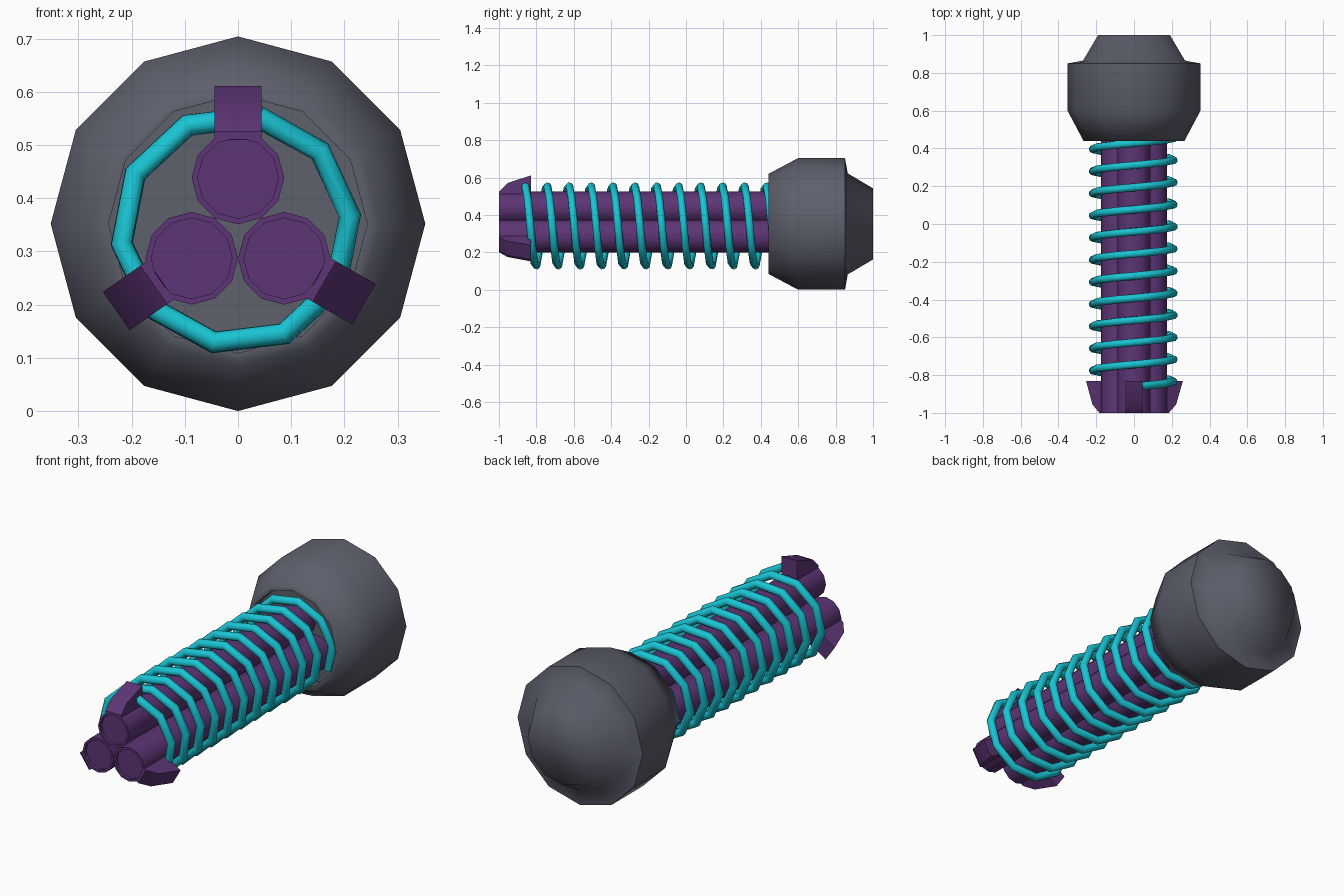
import bpy, bmesh
from math import cos, sin, radians, tau

if "Cube" in bpy.data.objects:
    bpy.data.objects.remove(bpy.data.objects["Cube"])

def material(name, color):
    m = bpy.data.materials.new(name)
    m.diffuse_color = (*color, 1)
    m.use_nodes = True
    m.node_tree.nodes["Principled BSDF"].inputs["Base Color"].default_value = m.diffuse_color
    return m

GREY = material("dark_grey", (0.11, 0.115, 0.15))
PURPLE = material("purple", (0.11, 0.035, 0.18))
CYAN = material("cyan", (0.01, 0.55, 0.65))

def finish(name, bm, mat, angle):
    bmesh.ops.recalc_face_normals(bm, faces=bm.faces)
    me = bpy.data.meshes.new(name)
    bm.to_mesh(me)
    bm.free()
    me.materials.append(mat)
    ob = bpy.data.objects.new(name, me)
    bpy.context.collection.objects.link(ob)
    bpy.ops.object.select_all(action='DESELECT')
    ob.select_set(True)
    bpy.context.view_layer.objects.active = ob
    bpy.ops.object.shade_smooth_by_angle(angle=radians(angle))
    return ob

def lathe(name, profile, cx, cz, sides, mat, angle):
    """Revolve (y, radius) points about an axis parallel to y, capping both ends."""
    bm = bmesh.new()
    rings = [[bm.verts.new((cx + r * cos(tau * i / sides), y, cz + r * sin(tau * i / sides)))
              for i in range(sides)] for y, r in profile]
    for a, b in zip(rings, rings[1:]):
        for i in range(sides):
            j = (i + 1) % sides
            bm.faces.new((a[i], a[j], b[j], b[i]))
    bm.faces.new(rings[0])
    bm.faces.new(rings[-1])
    return finish(name, bm, mat, angle)

def tooth(name, cx, cz, degrees):
    """Sloped catch pointing outward from a rod centre."""
    c, s = cos(radians(degrees)), sin(radians(degrees))
    profile = [(-1, 0.072), (-1, 0.087), (-0.955, 0.132), (-0.83, 0.173), (-0.83, 0.06)]
    bm = bmesh.new()
    left, right = [[bm.verts.new((cx + r * c - w * s, y, cz + r * s + w * c))
                    for y, r in profile] for w in (-0.044, 0.044)]
    n = len(profile)
    for i in range(n):
        j = (i + 1) % n
        bm.faces.new((left[i], left[j], right[j], right[i]))
    bm.faces.new(left)
    bm.faces.new(right)
    finish(name, bm, PURPLE, 35)

# Rounded head with a shallow socket for the spring
lathe("head", [(0.5, 0.243), (0.44, 0.243), (0.44, 0.267), (0.6, 0.352), (0.85, 0.352),
               (0.865, 0.27), (1.0, 0.19)], 0, 0.352, 12, GREY, 65)

# Three rods, each with a catch at the tip
for k, (x, z, turn) in enumerate([(0, 0.438, 90), (-0.087, 0.287, 215), (0.087, 0.287, -30)], 1):
    lathe(f"rod_{k}", [(-0.985, 0.076), (-1, 0.076), (-1, 0.087), (0.52, 0.087)],
          x, z, 12, PURPLE, 35)
    tooth(f"catch_{k}", x, z, turn)

# Coil spring, ten straight segments per turn
cu = bpy.data.curves.new("spring", 'CURVE')
cu.dimensions = '3D'
cu.bevel_depth = 0.021
cu.bevel_resolution = 2
cu.use_fill_caps = True
count = 114
sp = cu.splines.new('POLY')
sp.points.add(count - 1)
for i, p in enumerate(sp.points):
    a = radians(79 - 36 * i)
    p.co = (-0.004 + 0.216 * cos(a), -0.858 + 0.01172 * i, 0.341 + 0.216 * sin(a), 1)
cu.materials.append(CYAN)
bpy.context.collection.objects.link(bpy.data.objects.new("spring", cu))
